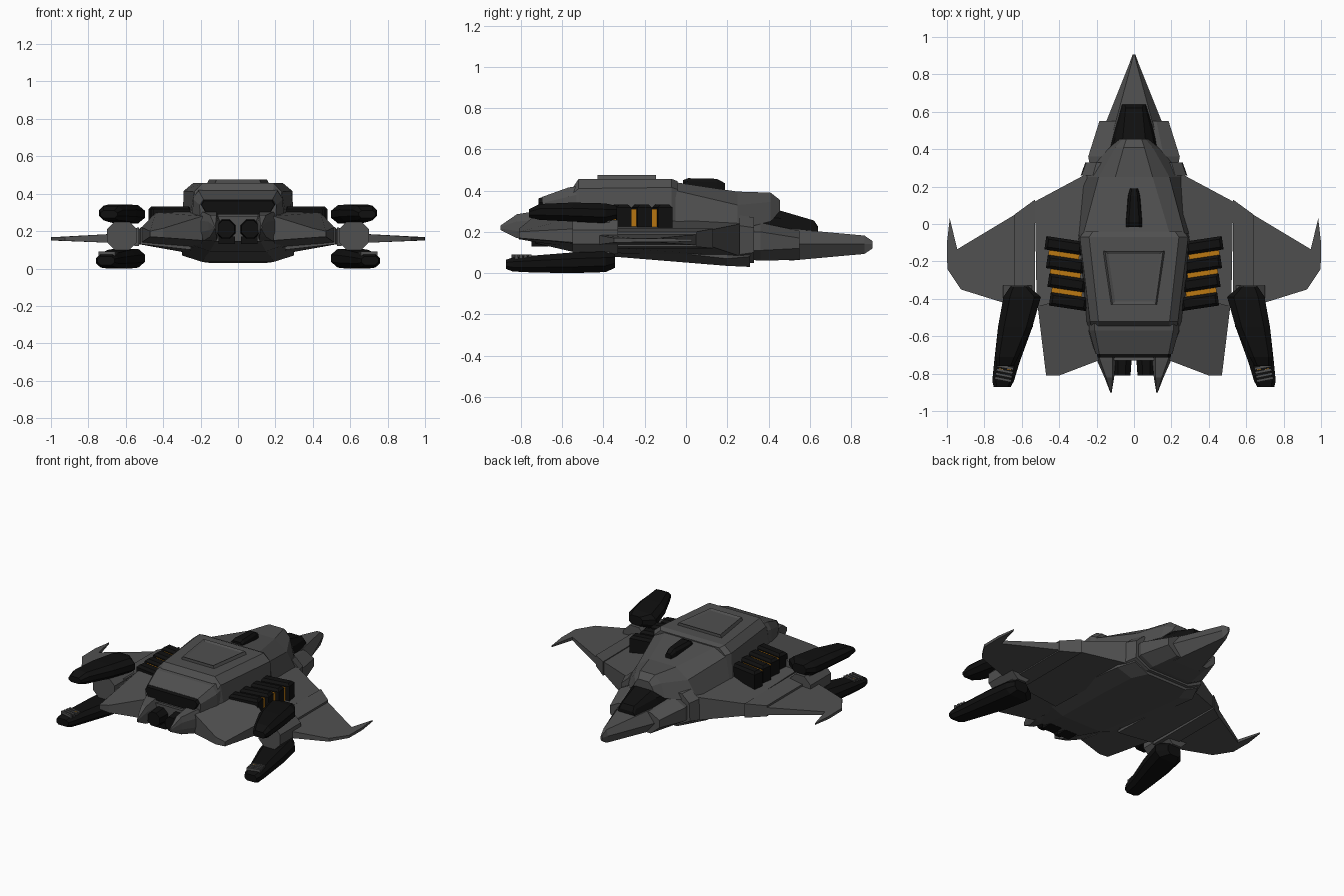
import bpy, bmesh, math
from mathutils import Matrix, Vector


def material(name, rgb):
    m = bpy.data.materials.new(name)
    m.diffuse_color = (*rgb, 1)
    return m


GREY = material("hull grey", (0.08, 0.08, 0.08))
BLACK = material("matte black", (0.005, 0.005, 0.005))
AMBER = material("amber glow", (0.5, 0.19, 0.006))


def finish(name, bm, mat, mirror=False, inset=None):
    """Turn a bmesh into an object, optionally panel the top and mirror over x."""
    bmesh.ops.recalc_face_normals(bm, faces=bm.faces)
    if inset:
        top = [f for f in bm.faces if f.normal.z > 0.9]
        bmesh.ops.inset_region(bm, faces=top, thickness=inset[0], depth=inset[1])
    me = bpy.data.meshes.new(name)
    bm.to_mesh(me)
    bm.free()
    me.materials.append(mat)
    ob = bpy.data.objects.new(name, me)
    bpy.context.collection.objects.link(ob)
    if mirror:
        mod = ob.modifiers.new("mirror", 'MIRROR')
        mod.use_mirror_merge = False
    return ob


def loft(name, rings, mat, mirror=False, inset=None):
    """Skin equal-sized rings of 3D points and cap both ends."""
    bm = bmesh.new()
    rows = [[bm.verts.new(p) for p in r] for r in rings]
    n = len(rows[0])
    for a, b in zip(rows, rows[1:]):
        for i in range(n):
            j = (i + 1) % n
            bm.faces.new((a[i], a[j], b[j], b[i]))
    bm.faces.new(rows[0])
    bm.faces.new(rows[-1])
    return finish(name, bm, mat, mirror, inset)


def hull(name, mat, sections, inset=None):
    """Centred body: each section is y plus the right half (x, z) from top to bottom."""
    rings = [[(x, y, z) for x, z in half] + [(-x, y, z) for x, z in reversed(half)]
             for y, half in sections]
    return loft(name, rings, mat, inset=inset)


def pod(name, mat, sections):
    """Mirrored eight-sided body: sections are (y, centre x, half width, z low, z high)."""
    rings = []
    for y, cx, w, lo, hi in sections:
        c = (hi - lo) * 0.3
        k = w * 0.65
        rings.append([(cx + dx, y, z) for dx, z in (
            (k, hi), (w, hi - c), (w, lo + c), (k, lo),
            (-k, lo), (-w, lo + c), (-w, hi - c), (-k, hi))])
    return loft(name, rings, mat, True)


def slab(name, mat, pts):
    """Mirrored plate: outline points (x, y, z low, z high)."""
    return loft(name, [[(x, y, a) for x, y, a, b in pts],
                       [(x, y, b) for x, y, a, b in pts]], mat, True)


def block(name, mat, centre, size, angle=0, bevel=0):
    bm = bmesh.new()
    bmesh.ops.create_cube(bm, size=1)
    bmesh.ops.scale(bm, vec=size, verts=bm.verts)
    if bevel:
        es = [e for e in bm.edges if all(v.co.z > 0 for v in e.verts)]
        bmesh.ops.bevel(bm, geom=es, offset=bevel, segments=1, affect='EDGES')
    bmesh.ops.transform(bm, verts=bm.verts,
                        matrix=Matrix.Translation(centre) @ Matrix.Rotation(angle, 4, 'Z'))
    return finish(name, bm, mat, True)


def drum(name, mat, centre, r1, r2, length, sides=8):
    """Mirrored cylinder lying along y."""
    bm = bmesh.new()
    bmesh.ops.create_cone(bm, cap_ends=True, segments=sides, radius1=r1, radius2=r2, depth=length)
    rot = Matrix.Rotation(math.pi / 2, 4, 'X') @ Matrix.Rotation(math.pi / sides, 4, 'Z')
    bmesh.ops.transform(bm, verts=bm.verts, matrix=Matrix.Translation(centre) @ rot)
    return finish(name, bm, mat, True)


# Fuselage
hull("forward_upper_hull", GREY, [
    (0.455, [(0.04, 0.355), (0.06, 0.33), (0.075, 0.3)]),
    (0.41, [(0.055, 0.39), (0.10, 0.345), (0.13, 0.25)]),
    (0.25, [(0.10, 0.395), (0.19, 0.33), (0.27, 0.21)]),
    (-0.05, [(0.19, 0.44), (0.27, 0.40), (0.30, 0.21)])])
hull("rear_deck", GREY, [
    (-0.04, [(0.22, 0.445), (0.265, 0.405), (0.295, 0.20)]),
    (-0.07, [(0.24, 0.457), (0.29, 0.415), (0.30, 0.20)]),
    (-0.52, [(0.19, 0.457), (0.235, 0.41), (0.27, 0.20)]),
    (-0.545, [(0.19, 0.42), (0.23, 0.39), (0.26, 0.20)])])
hull("deck_panel", GREY, [
    (-0.145, [(0.155, 0.476), (0.168, 0.45)]),
    (-0.43, [(0.115, 0.476), (0.125, 0.45)])], inset=(0.022, -0.008))
hull("tail_block", GREY, [
    (-0.53, [(0.21, 0.42), (0.24, 0.38), (0.25, 0.16)]),
    (-0.57, [(0.21, 0.415), (0.24, 0.37), (0.25, 0.15)]),
    (-0.695, [(0.185, 0.37), (0.205, 0.34), (0.20, 0.15)])])
hull("tail_vent", BLACK, [
    (-0.69, [(0.185, 0.37), (0.20, 0.345), (0.17, 0.295)]),
    (-0.715, [(0.18, 0.362), (0.195, 0.34), (0.165, 0.29)])])
hull("belly", GREY, [
    (0.31, [(0.24, 0.23), (0.25, 0.08), (0.15, 0.03)]),
    (0.20, [(0.295, 0.23), (0.30, 0.07), (0.19, 0.035)]),
    (-0.07, [(0.30, 0.23), (0.30, 0.10), (0.18, 0.057)]),
    (-0.50, [(0.26, 0.23), (0.26, 0.13), (0.15, 0.092)]),
    (-0.73, [(0.19, 0.28), (0.20, 0.18), (0.12, 0.145)])])
hull("neck_collar", GREY, [
    (0.33, [(0.20, 0.27), (0.255, 0.22), (0.26, 0.10), (0.16, 0.05)]),
    (0.26, [(0.22, 0.28), (0.28, 0.23), (0.285, 0.09), (0.18, 0.045)])])
hull("dorsal_intake", BLACK, [
    (0.19, [(0.012, 0.435), (0.02, 0.425), (0.022, 0.39)]),
    (0.15, [(0.018, 0.457), (0.03, 0.44), (0.034, 0.39)]),
    (0.01, [(0.028, 0.46), (0.042, 0.445), (0.046, 0.40)]),
    (-0.015, [(0.028, 0.45), (0.042, 0.435), (0.046, 0.40)])])

# Nose and cockpit
hull("nose_cheeks", GREY, [
    (0.55, [(0.12, 0.205), (0.185, 0.17), (0.185, 0.12), (0.12, 0.065)]),
    (0.36, [(0.16, 0.245), (0.245, 0.20), (0.245, 0.11), (0.15, 0.06)]),
    (0.31, [(0.16, 0.24), (0.235, 0.20), (0.235, 0.11), (0.15, 0.065)])])
hull("nose", GREY, [
    (0.905, [(0.003, 0.155), (0.008, 0.14), (0.003, 0.12)]),
    (0.865, [(0.012, 0.182), (0.022, 0.14), (0.012, 0.093)]),
    (0.50, [(0.11, 0.215), (0.168, 0.14), (0.10, 0.06)])])
hull("canopy", BLACK, [
    (0.64, [(0.05, 0.225), (0.06, 0.21), (0.07, 0.18)]),
    (0.62, [(0.045, 0.255), (0.06, 0.24), (0.075, 0.18)]),
    (0.46, [(0.06, 0.302), (0.10, 0.265), (0.125, 0.19)]),
    (0.30, [(0.09, 0.315), (0.145, 0.28), (0.16, 0.20)])])

# Wings
slab("wing_root_front", GREY, [
    (0.25, 0.27, 0.08, 0.24), (0.53, 0.12, 0.13, 0.21),
    (0.52, -0.45, 0.13, 0.22), (0.25, -0.45, 0.10, 0.29)])
slab("wing_root_rear", GREY, [
    (0.20, -0.42, 0.11, 0.31), (0.44, -0.42, 0.13, 0.30), (0.515, -0.44, 0.14, 0.22),
    (0.47, -0.81, 0.17, 0.20), (0.40, -0.81, 0.165, 0.215), (0.19, -0.73, 0.15, 0.28)])
slab("wing_strip", GREY, [
    (0.53, 0.13, 0.12, 0.215), (0.64, 0.05, 0.128, 0.20),
    (0.64, -0.43, 0.128, 0.20), (0.53, -0.45, 0.12, 0.22)])
slab("outer_wing", GREY, [
    (0.62, 0.06, 0.135, 0.188), (0.945, -0.135, 0.148, 0.17), (0.985, 0.03, 0.154, 0.164),
    (1.0, -0.10, 0.15, 0.168), (0.998, -0.24, 0.15, 0.168),
    (0.925, -0.35, 0.148, 0.17), (0.62, -0.445, 0.135, 0.188)])

# Engines with tapering side fins
pod("tail_fin", GREY, [
    (-0.60, 0.17, 0.08, 0.14, 0.31), (-0.73, 0.148, 0.05, 0.15, 0.30),
    (-0.82, 0.132, 0.026, 0.17, 0.285), (-0.90, 0.123, 0.004, 0.21, 0.23)])
drum("engine_nozzle", BLACK, (0.065, -0.76, 0.21), 0.058, 0.05, 0.10)
block("engine_mount", BLACK, (0.06, -0.71, 0.15), (0.09, 0.08, 0.04))

# Heat sinks: black blocks with amber strips between them
for i in range(4):
    x = 0.375 - 0.008 * i
    block("heat_sink", BLACK, (x, -0.115 - 0.1 * i, 0.27), (0.20, 0.072, 0.125), 0.15, 0.015)
    if i < 3:
        block("heat_strip", AMBER, (x, -0.165 - 0.1 * i, 0.26), (0.165, 0.03, 0.10), 0.15)

# Wing guns, upper and lower, on a shared mount
drum("gun_mount", GREY, (0.62, -0.44, 0.175), 0.088, 0.088, 0.22)
block("gun_pylon", GREY, (0.62, -0.43, 0.175), (0.09, 0.12, 0.19))
pod("upper_gun", BLACK, [
    (-0.335, 0.612, 0.05, 0.265, 0.325), (-0.39, 0.598, 0.10, 0.242, 0.338),
    (-0.55, 0.635, 0.092, 0.25, 0.342), (-0.71, 0.68, 0.062, 0.258, 0.335),
    (-0.76, 0.69, 0.045, 0.27, 0.31)])
pod("lower_gun", BLACK, [
    (-0.345, 0.612, 0.05, 0.025, 0.10), (-0.39, 0.598, 0.10, 0.005, 0.105),
    (-0.55, 0.635, 0.092, 0.0, 0.10), (-0.74, 0.68, 0.068, 0.003, 0.085),
    (-0.84, 0.70, 0.058, 0.008, 0.075), (-0.872, 0.705, 0.045, 0.02, 0.065)])
for i in range(4):
    y = -0.765 - 0.022 * i
    block("muzzle_rib", GREY, (0.688 + 0.004 * i, y, 0.078), (0.09, 0.014, 0.026), 0.2)
for dx in (-0.022, 0.022):
    block("muzzle_light", AMBER, (0.691 + dx, -0.777, 0.083), (0.022, 0.007, 0.012), 0.2)
